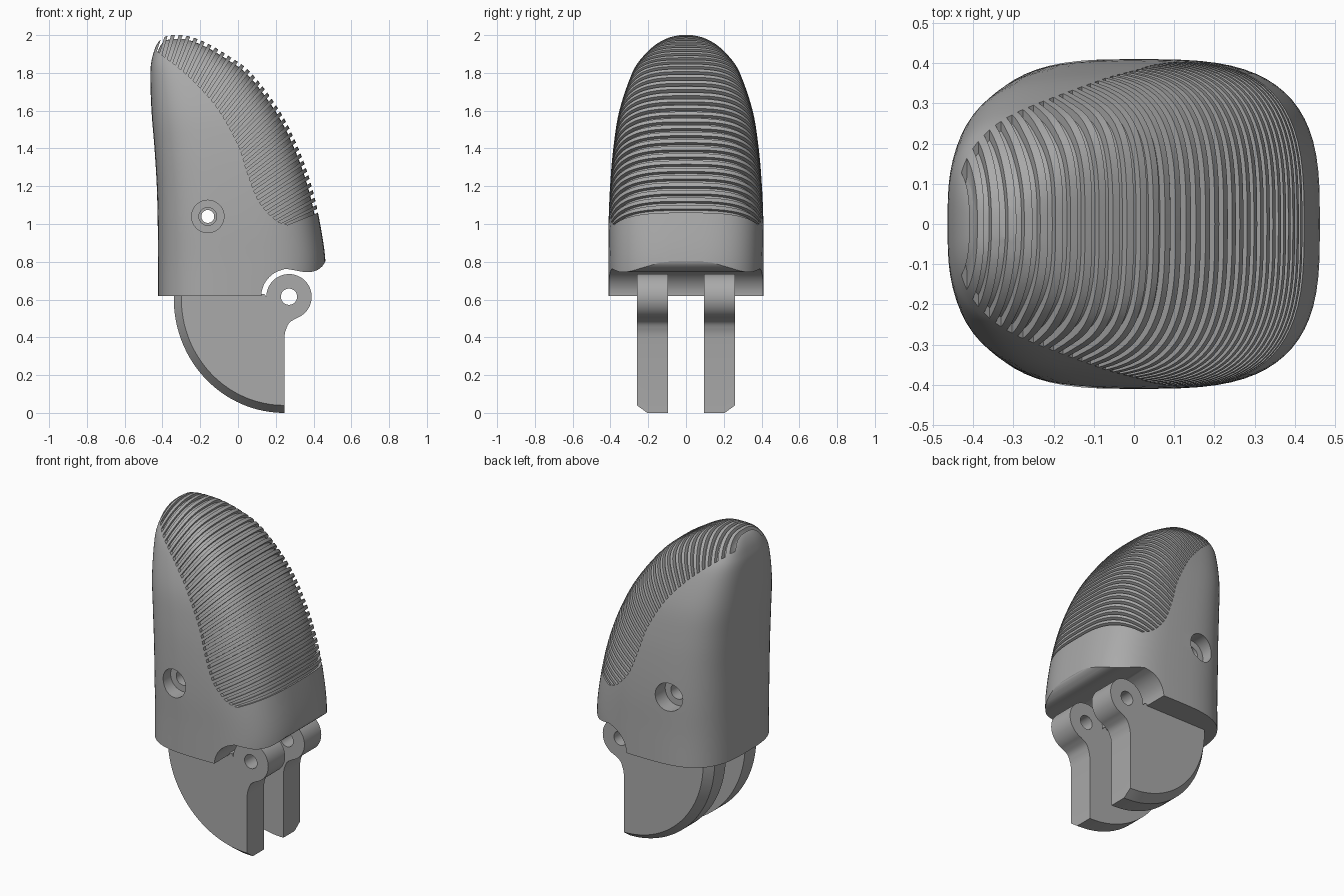
import bpy, bmesh, math
from mathutils import Vector

cube = bpy.data.objects.get("Cube")
if cube:
    bpy.data.objects.remove(cube, do_unlink=True)

grey = bpy.data.materials.new("plain grey")
grey.use_nodes = True
grey.diffuse_color = (0.4, 0.4, 0.4, 1)
grey.node_tree.nodes["Principled BSDF"].inputs["Base Color"].default_value = grey.diffuse_color


def new_object(name, bm):
    bmesh.ops.recalc_face_normals(bm, faces=bm.faces[:])
    mesh = bpy.data.meshes.new(name)
    bm.to_mesh(mesh)
    bm.free()
    mesh.materials.append(grey)
    obj = bpy.data.objects.new(name, mesh)
    bpy.context.collection.objects.link(obj)
    return obj


def add_loft(bm, rings):
    """Skin equal-length closed rings and cap both ends."""
    rows = [[bm.verts.new(p) for p in ring] for ring in rings]
    n = len(rows[0])
    for a, b in zip(rows, rows[1:]):
        for i in range(n):
            j = (i + 1) % n
            bm.faces.new((a[i], a[j], b[j], b[i]))
    bm.faces.new(rows[0][::-1])
    bm.faces.new(rows[-1])


def add_prism(bm, outline, y0, y1):
    add_loft(bm, [[(x, y, z) for x, z in outline] for y in (y0, y1)])


def circle(cx, cz, r, start=0, end=360, steps=48):
    angles = [math.radians(start + (end - start) * i / steps) for i in range(steps + 1)]
    pts = [(cx + r * math.cos(a), cz + r * math.sin(a)) for a in angles]
    return pts[:-1] if end - start == 360 else pts


def spline(keys, steps):
    """Smooth curve through key points of any dimension."""
    k = [Vector(p) for p in keys]
    k = [k[0] * 2 - k[1]] + k + [k[-1] * 2 - k[-2]]
    out = []
    for a, b, c, d in zip(k, k[1:], k[2:], k[3:]):
        for i in range(steps):
            t = i / steps
            out.append(0.5 * (2 * b + (c - a) * t + (2 * a - 5 * b + 4 * c - d) * t * t
                              + (3 * b - a - 3 * c + d) * t ** 3))
    return out + [k[-2]]


def along(path, t):
    """Point at a fraction of the path length."""
    lengths = [(b - a).length for a, b in zip(path, path[1:])]
    want = t * sum(lengths)
    for a, b, step in zip(path, path[1:], lengths):
        if want <= step:
            return a.lerp(b, want / step)
        want -= step
    return path[-1].copy()


def cut(target, cutter):
    mod = target.modifiers.new("cut", 'BOOLEAN')
    mod.operation = 'DIFFERENCE'
    mod.solver = 'EXACT'
    mod.object = cutter
    bpy.context.view_layer.objects.active = target
    bpy.ops.object.modifier_apply(modifier=mod.name)
    bpy.data.objects.remove(cutter, do_unlink=True)


def smooth(obj, degrees):
    for poly in obj.data.polygons:
        poly.use_smooth = True
    obj.data.set_sharp_from_angle(angle=math.radians(degrees))


# Fingertip shell: back edge x, front edge x, half width, height
stations = [(-.423, .455, .41, .62), (-.423, .463, .41, .8), (-.425, .435, .41, 1),
            (-.43, .39, .402, 1.2), (-.442, .32, .385, 1.4), (-.458, .22, .353, 1.6),
            (-.464, .07, .285, 1.8), (-.452, -.05, .225, 1.89), (-.43, -.15, .16, 1.95),
            (-.40, -.23, .095, 1.985), (-.355, -.29, .035, 2.0)]
levels = spline(stations, 5)


def shell(name, inset):
    rings = []
    for back, front, half, z in levels:
        ring = []
        for i in range(72):
            a = math.tau * i / 72
            c, s = math.cos(a), math.sin(a)
            power = 2 / 3.1
            x = math.copysign(abs(c) ** power, c) * (front - back) / 2 + (front + back) / 2
            ring.append((x, math.copysign(abs(s) ** power, s) * half, min(z, 2)))
        rings.append(ring)
    bm = bmesh.new()
    add_loft(bm, rings)
    bmesh.ops.recalc_face_normals(bm, faces=bm.faces[:])
    bm.normal_update()
    moves = [(v, v.normal * inset) for v in bm.verts]
    for v, offset in moves:
        v.co -= offset
    return new_object(name, bm)


body = shell("fingertip_body", 0)

# Grip grooves fanned between the pad border and the front outline
border = spline([(-.43, 1.915), (-.3, 1.815), (-.2, 1.72), (-.1, 1.6), (0, 1.42),
                 (.05, 1.27), (.11, 1.12), (.2, 1.02), (.28, .99)], 8)
outline = [Vector((l[1], l[3])) for l in levels if l[3] > 1.0][::-1]
outline = [Vector((-.41, 1.975)), Vector((-.36, 2.0))] + outline
count = 34
bm = bmesh.new()
for i in range(count):
    quad = []
    for t in (i / count, (i + 0.5) / count):
        inner, outer = along(border, t), along(outline, t)
        quad.append((inner, outer + (outer - inner).normalized() * 0.06))
    (a, b), (c, d) = quad
    add_prism(bm, [a, b, d, c], -0.5, 0.5)
grooves = new_object("groove_cutter", bm)
cut(grooves, shell("pad_core", 0.02))
cut(body, grooves)

# Clearance around the hinge, under the front lip
bm = bmesh.new()
notch = circle(.27, .615, .147, 180, 112, 12)
notch += spline([(.25, .763), (.3, .755), (.36, .745), (.41, .752), (.445, .775), (.463, .803)], 4)
notch += [(.6, .83), (.6, .5), (.123, .5)]
add_prism(bm, [tuple(p) for p in notch], -0.5, 0.5)
cut(body, new_object("notch_cutter", bm))

# Cross pin hole, stepped wider towards both sides
for radius, start in ((.034, -.5), (.047, .2), (.086, .31)):
    for side in ((1,) if start < 0 else (1, -1)):
        bm = bmesh.new()
        add_prism(bm, circle(-.16, 1.04, radius), start * side, 0.5 * side)
        cut(body, new_object("pin_hole_cutter", bm))
smooth(body, 30)


# Hinge blades: curved back edge bevelled on the outer side, round knuckle on top
def blade_outline(trim):
    pts = [(.245, .4)] + [tuple(p) for p in spline([(.25, .43), (.27, .475), (.31, .502)], 4)]
    pts += circle(.27, .615, .12, -66, 180, 40)
    pts += [(.14, .63), (-.34 + trim, .63)]
    for i in range(33):
        a = math.pi / 2 * i / 32
        pts.append((.245 - (.585 - trim) * math.cos(a), .605 - (.605 - trim) * math.sin(a)))
    return pts


for side, label in ((1, "back"), (-1, "front")):
    bm = bmesh.new()
    add_loft(bm, [[(x, y * side, z) for x, z in blade_outline(trim)]
                  for y, trim in ((.095, 0), (.205, 0), (.26, .04))])
    blade = new_object(label + "_hinge_blade", bm)
    bm = bmesh.new()
    add_prism(bm, circle(.27, .615, .043), -0.5, 0.5)
    cut(blade, new_object("hinge_hole_cutter", bm))
    smooth(blade, 30)
